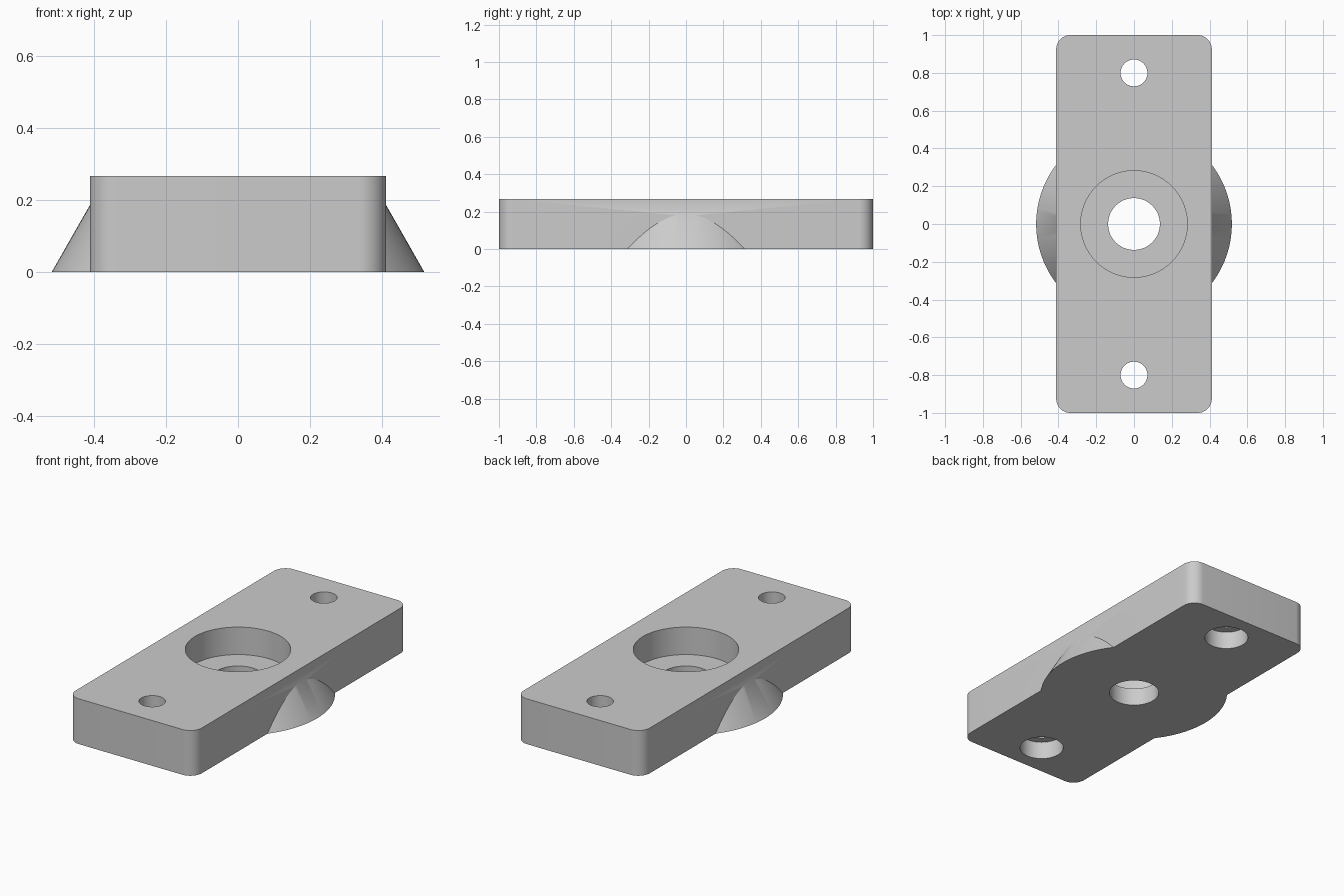
import bpy, bmesh
from math import radians

cube = bpy.data.objects.get("Cube")
if cube:
    bpy.data.objects.remove(cube, do_unlink=True)

# Overall dimensions
HEIGHT = 0.267
HALF_W, HALF_L = 0.412, 1.0
CORNER = 0.075
LEDGE = 0.105      # height of the counterbore steps
OVER = 0.1         # how far cutters reach past the surfaces

grey = bpy.data.materials.new("light grey")
grey.use_nodes = True
colour = (0.6, 0.6, 0.6, 1)
grey.diffuse_color = colour
grey.node_tree.nodes["Principled BSDF"].inputs["Base Color"].default_value = colour


def add_object(name, bm):
    bmesh.ops.recalc_face_normals(bm, faces=bm.faces)
    mesh = bpy.data.meshes.new(name)
    bm.to_mesh(mesh)
    bm.free()
    mesh.materials.append(grey)
    obj = bpy.data.objects.new(name, mesh)
    bpy.context.collection.objects.link(obj)
    return obj


def cone(name, y, z0, z1, r0, r1, segments=96):
    bm = bmesh.new()
    bmesh.ops.create_cone(bm, cap_ends=True, segments=segments,
                          radius1=r0, radius2=r1, depth=z1 - z0)
    bmesh.ops.translate(bm, verts=bm.verts, vec=(0, y, (z0 + z1) / 2))
    return add_object(name, bm)


def combine(target, other, operation):
    other.hide_render = True
    mod = target.modifiers.new(other.name, "BOOLEAN")
    mod.operation = operation
    mod.solver = "EXACT"
    mod.object = other
    bpy.context.view_layer.objects.active = target
    bpy.ops.object.modifier_apply(modifier=mod.name)
    bpy.data.objects.remove(other, do_unlink=True)


# Plate with rounded upright corners
bm = bmesh.new()
bmesh.ops.create_cube(bm, size=1)
bmesh.ops.scale(bm, verts=bm.verts, vec=(2 * HALF_W, 2 * HALF_L, HEIGHT))
bmesh.ops.translate(bm, verts=bm.verts, vec=(0, 0, HEIGHT / 2))
uprights = [e for e in bm.edges
            if abs(e.verts[0].co.z - e.verts[1].co.z) > HEIGHT / 2]
bmesh.ops.bevel(bm, geom=uprights, offset=CORNER, segments=12,
                profile=0.5, affect="EDGES")
plate = add_object("mounting_plate", bm)

# Conical boss flaring out at the sides
combine(plate, cone("conical_boss", 0, 0, 0.24, 0.518, 0.381, 128), "UNION")

# Central hole, counterbored from above
combine(plate, cone("centre_hole", 0, -OVER, HEIGHT + OVER, 0.137, 0.137), "DIFFERENCE")
combine(plate, cone("centre_recess", 0, LEDGE, HEIGHT + OVER, 0.282, 0.282), "DIFFERENCE")

# End bolt holes, counterbored from below
for y in (-0.8, 0.8):
    combine(plate, cone("bolt_hole", y, -OVER, HEIGHT + OVER, 0.071, 0.071, 64), "DIFFERENCE")
    combine(plate, cone("bolt_recess", y, -OVER, LEDGE, 0.12, 0.12, 64), "DIFFERENCE")

# Smooth curved walls, crisp edges
bpy.ops.object.select_all(action="DESELECT")
plate.select_set(True)
bpy.context.view_layer.objects.active = plate
bpy.ops.object.shade_smooth_by_angle(angle=radians(30))
